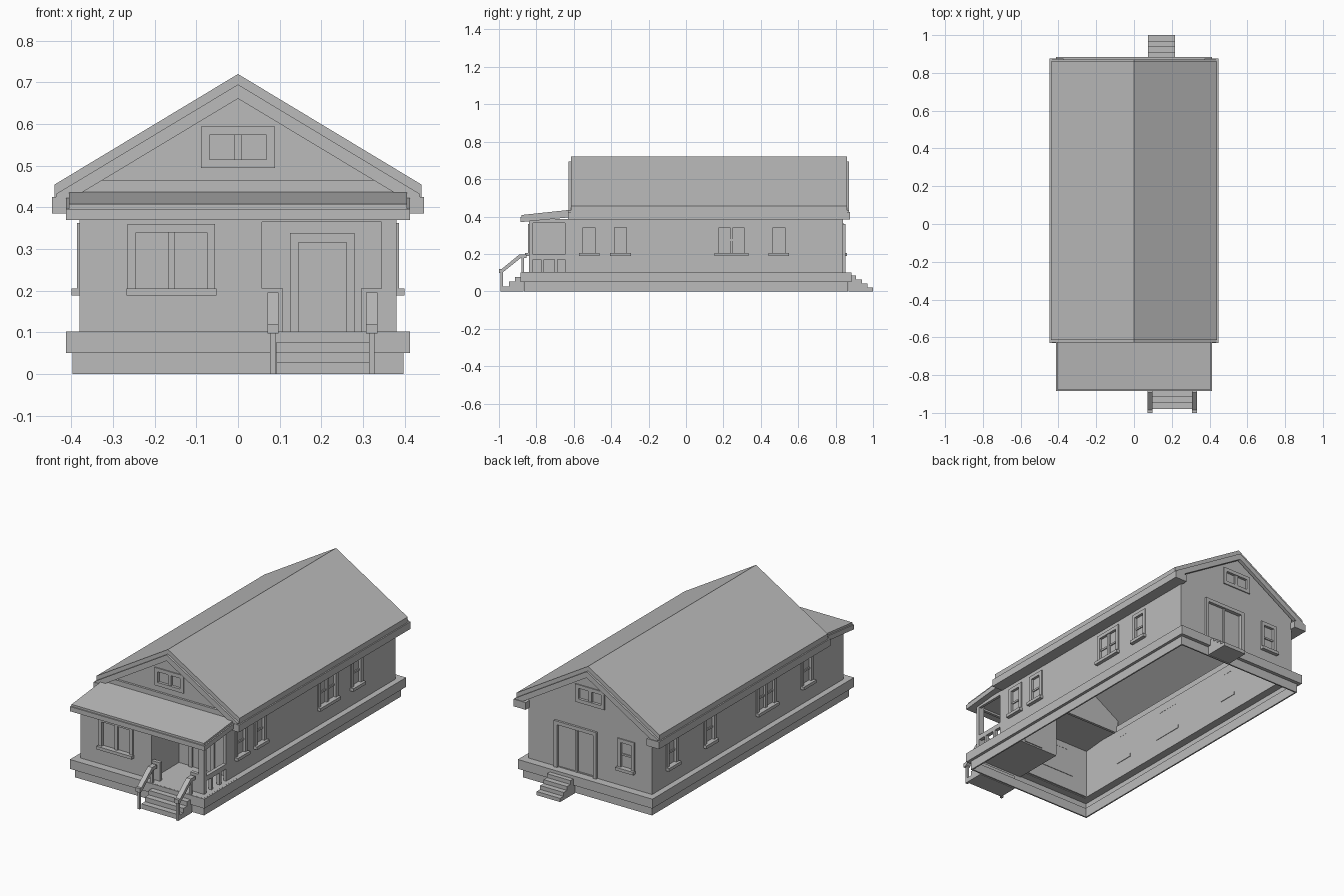
import bpy, bmesh
from mathutils import Vector

cube = bpy.data.objects.get("Cube")
if cube:
    bpy.data.objects.remove(cube, do_unlink=True)

grey = bpy.data.materials.new("plain_grey")
grey.use_nodes = True
grey.diffuse_color = (0.5, 0.5, 0.5, 1)
grey.node_tree.nodes["Principled BSDF"].inputs["Base Color"].default_value = (0.5, 0.5, 0.5, 1)

HX, HY, T = 0.38, 0.84, 0.015      # wall half sizes and thickness
GABLE_Y = -0.60                    # front gable and recessed entrance wall


def finish(name, bm):
    bmesh.ops.recalc_face_normals(bm, faces=bm.faces)
    mesh = bpy.data.meshes.new(name)
    bm.to_mesh(mesh)
    bm.free()
    mesh.materials.append(grey)
    obj = bpy.data.objects.new(name, mesh)
    bpy.context.collection.objects.link(obj)
    return obj


def add_prism(bm, profile, offset):
    """Extrude a closed 3D outline along an offset."""
    face = bm.faces.new([bm.verts.new(p) for p in profile])
    out = bmesh.ops.extrude_face_region(bm, geom=[face], use_keep_orig=True)
    moved = [g for g in out["geom"] if isinstance(g, bmesh.types.BMVert)]
    bmesh.ops.translate(bm, verts=moved, vec=Vector(offset))


def prism(name, *items):
    bm = bmesh.new()
    for profile, offset in items:
        add_prism(bm, profile, offset)
    return finish(name, bm)


def boxes(name, items):
    """One object from boxes given as x, y and z ranges."""
    bm = bmesh.new()
    for (xa, xb), (ya, yb), (za, zb) in items:
        xa, xb = sorted((xa, xb))
        ya, yb = sorted((ya, yb))
        add_prism(bm, [(xa, ya, za), (xb, ya, za), (xb, yb, za), (xa, yb, za)], (0, 0, zb - za))
    return finish(name, bm)


def ring(name, hx, hy, t, z0, z1):
    """Rectangular band, open at top and bottom."""
    bm = bmesh.new()
    loops = []
    for sx, sy, z in ((hx, hy, z0), (hx, hy, z1), (hx - t, hy - t, z1), (hx - t, hy - t, z0)):
        loops.append([bm.verts.new((a * sx, b * sy, z)) for a, b in ((-1, -1), (1, -1), (1, 1), (-1, 1))])
    for k in range(4):
        a, b = loops[k], loops[(k + 1) % 4]
        for i in range(4):
            j = (i + 1) % 4
            bm.faces.new((a[i], a[j], b[j], b[i]))
    return finish(name, bm)


def cut(obj, items):
    cutter = boxes("opening_cutter", items)
    cutter.hide_render = True
    mod = obj.modifiers.new("openings", "BOOLEAN")
    mod.operation, mod.solver, mod.object = "DIFFERENCE", "EXACT", cutter
    bpy.context.view_layer.objects.active = obj
    bpy.ops.object.modifier_apply(modifier=mod.name)
    bpy.data.objects.remove(cutter, do_unlink=True)


def on_wall(side, u, d, z):
    """Box ranges from along-wall, outward and height ranges."""
    if side in ("left", "right"):
        s = 1 if side == "left" else -1
        return tuple(s * (HX + v) for v in d), u, z
    base, s = {"front": (-HY, -1), "back": (HY, 1), "gable": (GABLE_Y, -1)}[side]
    return u, tuple(base + s * v for v in d), z


def window(name, side, c, w, z0, z1, mullion=0.0, rail=True, sill=True, trim=0.02):
    """Casing, glass and bars; returns the hole to cut in the wall."""
    a, b = c - w / 2, c + w / 2
    out = (-0.004, 0.006)
    sash = (-0.013, -0.003)
    parts = [((a - trim, a), out, (z0, z1)), ((b, b + trim), out, (z0, z1)),
             ((a - trim, b + trim), out, (z1, z1 + trim)),
             ((a, b), (-0.014, -0.009), (z0, z1))]
    if sill:
        parts.append(((a - trim - 0.003, b + trim + 0.003), (-0.018, 0.02), (z0 - 0.017, z0)))
    else:
        parts.append(((a - trim, b + trim), out, (z0 - trim, z0)))
    if mullion:
        parts.append(((c - mullion / 2, c + mullion / 2), (-0.013, 0.002), (z0, z1)))
    if rail:
        mid = (z0 + z1) / 2
        parts.append(((a, b), sash, (mid - 0.005, mid + 0.005)))
    boxes(name, [on_wall(side, *p) for p in parts])
    return on_wall(side, (a, b), (-0.04, 0.03), (z0, z1))


# Foundation bands, hollow underneath
ring("foundation", 0.397, 0.865, 0.008, 0, 0.052)
ring("skirt_underside", 0.413, 0.885, 0.024, 0.05, 0.055)
ring("skirt_band", 0.413, 0.885, 0.006, 0.05, 0.1)
ring("skirt_top", 0.413, 0.885, 0.05, 0.096, 0.102)

# Walls with window, porch and sliding door openings
walls = ring("outer_walls", HX, HY, T, 0.1, 0.388)
holes = [window("front_window", "front", -0.16, 0.17, 0.205, 0.34, 0.016, rail=False)]
WZ = (0.205, 0.342)
for i, (y, w) in enumerate(((-0.518, 0.064), (-0.35, 0.064), (0.243, 0.134), (0.497, 0.064))):
    holes.append(window(f"left_window_{i + 1}", "left", y, w, *WZ, 0.016 if w > 0.1 else 0))
for i, (y, w) in enumerate(((0.665, 0.064), (0.335, 0.064), (-0.16, 0.134), (-0.518, 0.064))):
    holes.append(window(f"right_window_{i + 1}", "right", y, w, *WZ, 0.016 if w > 0.1 else 0))
holes.append(window("back_window", "back", -0.222, 0.064, *WZ))
holes.append(((0.058, 0.345), (-0.87, -0.822), (0.08, 0.365)))
holes.append(((0.36, 0.40), (-0.818, -0.647), (0.08, 0.365)))
holes.append(on_wall("back", (-0.025, 0.197), (-0.04, 0.03), (0.105, 0.34)))
cut(walls, holes)

# Sliding back door
boxes("sliding_door", [on_wall("back", *p) for p in (
    ((-0.045, -0.025), (-0.004, 0.012), (0.1, 0.36)),
    ((0.197, 0.217), (-0.004, 0.012), (0.1, 0.36)),
    ((-0.045, 0.217), (-0.004, 0.012), (0.34, 0.36)),
    ((0.08, 0.092), (-0.013, 0.002), (0.1, 0.34)),
    ((0.086, 0.197), (-0.009, -0.004), (0.1, 0.34)),
    ((-0.025, 0.086), (-0.014, -0.009), (0.1, 0.34)))])

# Recessed porch: walls, floor, door, corner post, half walls and side railing
boxes("porch_walls", [((0.043, 0.058), (-0.835, GABLE_Y + T), (0.1, 0.385)),
                      ((0.043, 0.375), (GABLE_Y, GABLE_Y + T), (0.1, 0.4))])
boxes("porch_floor", [((0.045, 0.405), (-0.88, GABLE_Y + T), (0.092, 0.1025))])
boxes("front_door", [on_wall("gable", *p) for p in (
    ((0.125, 0.145), (0, 0.012), (0.1, 0.338)), ((0.26, 0.28), (0, 0.012), (0.1, 0.338)),
    ((0.125, 0.28), (0, 0.012), (0.315, 0.338)), ((0.145, 0.26), (-0.02, 0.003), (0.1, 0.315)))])
boxes("corner_post", [((0.345, 0.3795), (-0.8395, -0.818), (0.1, 0.38))])
boxes("porch_half_walls", [((0.058, 0.108), (-0.8395, -0.82), (0.1, 0.205)),
                           ((0.295, 0.346), (-0.8395, -0.82), (0.1, 0.205))])
boxes("side_railing", [((0.36, 0.38), (-0.82, -0.645), (0.17, 0.197)),
                       ((0.36, 0.38), (-0.775, -0.76), (0.1, 0.172)),
                       ((0.36, 0.38), (-0.703, -0.688), (0.1, 0.172))])

# Steps at both doors
boxes("front_steps", [((0.092, 0.328), (-0.915 - 0.0325 * k, -0.87), (0, 0.077 - 0.025 * k)) for k in range(3)])
boxes("back_steps", [((0.073, 0.217), (0.87, 0.91 + 0.03 * k), (0, 0.085 - 0.0215 * k)) for k in range(4)])

# Stair handrails with posts
for label, x in (("right", 0.084), ("left", 0.321)):
    rail = [(-1, 0.097), (-0.985, 0.097), (-0.885, 0.177), (-0.852, 0.177),
            (-0.852, 0.196), (-0.892, 0.196), (-0.985, 0.12), (-1, 0.12)]
    prism(f"handrail_{label}", ([(x - 0.0135, y, z) for y, z in rail], (0.027, 0, 0)))
    boxes(f"handrail_posts_{label}", [((x - 0.007, x + 0.007), (-0.993, -0.979), (0, 0.105)),
                                      ((x - 0.007, x + 0.007), (-0.88, -0.866), (0.1, 0.18))])

# Porch roof: wide lower board and narrower sloped top
for name, hx, ya, z0, z1 in (("porch_roof_board", 0.413, -0.885, 0.37, 0.396),
                             ("porch_roof", 0.406, -0.88, 0.39, 0.408)):
    outline = [(-hx, ya, z0), (-hx, -0.59, z0 + 0.029), (-hx, -0.59, z1 + 0.031), (-hx, ya, z1)]
    prism(name, (outline, (2 * hx, 0, 0)))


def chevron(apex, drop, hx, foot, y):
    """Pitched band profile, level along the ridge."""
    return [(-hx, y, foot), (0, y, apex), (hx, y, foot),
            (hx, y, foot - drop), (0, y, apex - drop), (-hx, y, foot - drop)]


# Main roof, bargeboards and boxed eaves
prism("main_roof", (chevron(0.72, 0.03, 0.44, 0.455, -0.615), (0, 1.475, 0)))
prism("bargeboards", (chevron(0.695, 0.034, 0.437, 0.432, -0.627), (0, 0.02, 0)),
      (chevron(0.695, 0.034, 0.437, 0.432, 0.852), (0, 0.02, 0)))
boxes("boxed_eaves", [((s * 0.372, s * 0.447), (-0.63, 0.876), (0.385, 0.425)) for s in (-1, 1)])

# Gable walls, front trim board and attic windows
for label, y in (("front", GABLE_Y), ("back", HY - T)):
    tri = [(-HX, y, 0.386), (HX, y, 0.386), (HX, y, 0.465), (0, y, 0.693), (-HX, y, 0.465)]
    gable = prism(f"{label}_gable", (tri, (0, T, 0)))
    cut(gable, [window(f"{label}_attic_window", "gable" if label == "front" else "back",
                       0, 0.138, 0.515, 0.574, 0.02, rail=False, sill=False)])
boxes("gable_trim_board", [((-0.375, 0.375), (-0.612, -0.598), (0.425, 0.464))])
